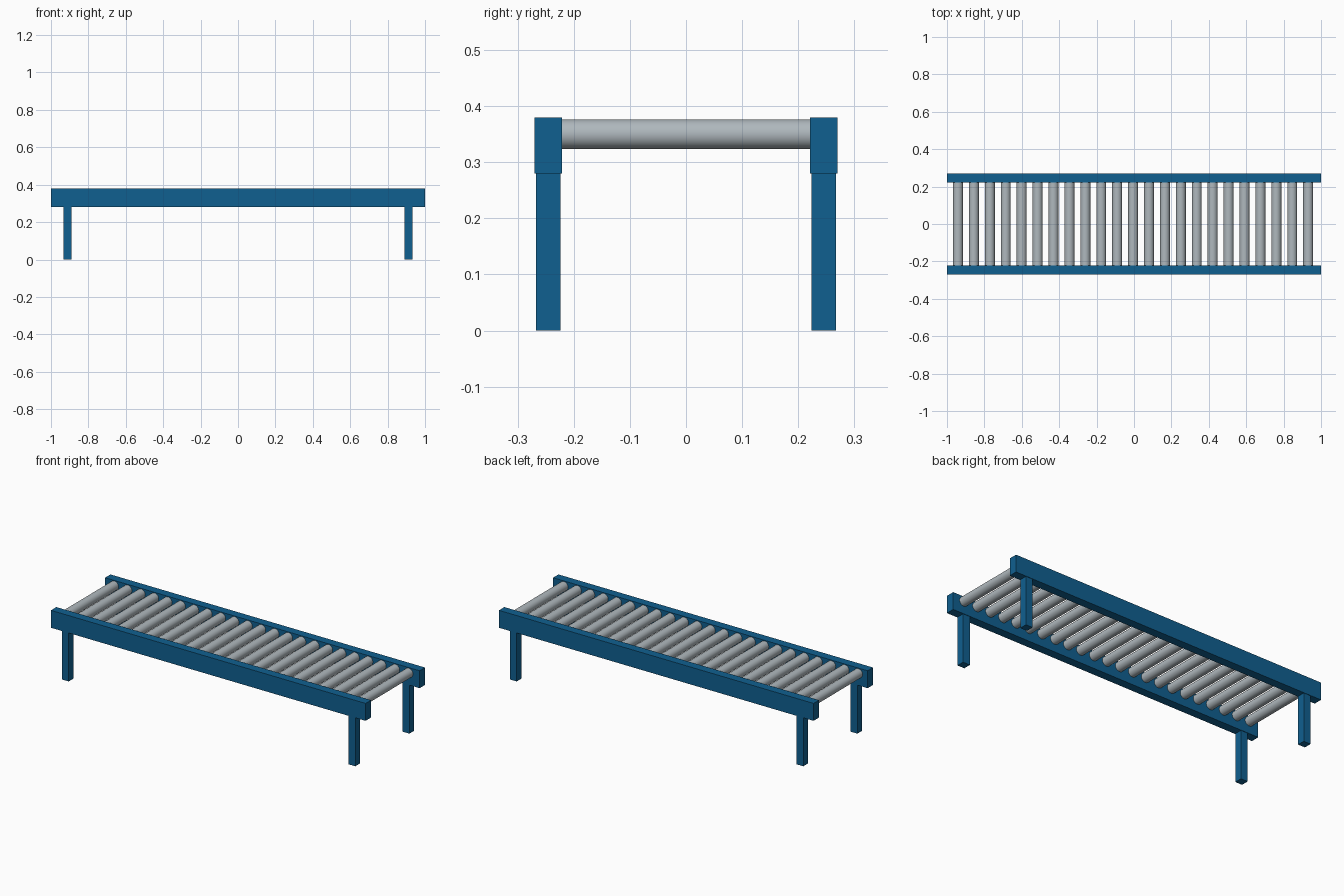
import bpy
import math

cube = bpy.data.objects.get("Cube")
if cube:
    bpy.data.objects.remove(cube, do_unlink=True)


def make_material(name, color):
    mat = bpy.data.materials.new(name)
    mat.use_nodes = True
    mat.diffuse_color = color
    mat.node_tree.nodes["Principled BSDF"].inputs["Base Color"].default_value = color
    return mat


blue = make_material("blue_paint", (0.005, 0.117, 0.28, 1))
steel = make_material("grey_steel", (0.43, 0.48, 0.51, 1))


def finish(name, mat):
    obj = bpy.context.object
    obj.name = name
    obj.data.materials.append(mat)
    return obj


def box(name, center, size):
    bpy.ops.mesh.primitive_cube_add(size=1, location=center)
    obj = finish(name, blue)
    obj.scale = size
    bpy.ops.object.transform_apply(location=False, rotation=False, scale=True)


# Side rails and legs
RAIL_Y, LEG_X = 0.2455, 0.911
for side, y in (("front", -RAIL_Y), ("back", RAIL_Y)):
    box(side + "_rail", (0, y, 0.33), (2, 0.049, 0.1))
    for end, x in (("right", -LEG_X), ("left", LEG_X)):
        box(f"{side}_{end}_leg", (x, y, 0.14), (0.044, 0.044, 0.28))

# Rollers, evenly spaced between the rails
COUNT, FIRST_X, PITCH = 23, -0.941, 0.0851
for i in range(COUNT):
    bpy.ops.mesh.primitive_cylinder_add(
        vertices=32, radius=0.0266, depth=0.442,
        location=(FIRST_X + i * PITCH, 0, 0.35), rotation=(math.pi / 2, 0, 0))
    finish(f"roller_{i + 1}", steel)
    bpy.ops.object.shade_smooth_by_angle()
